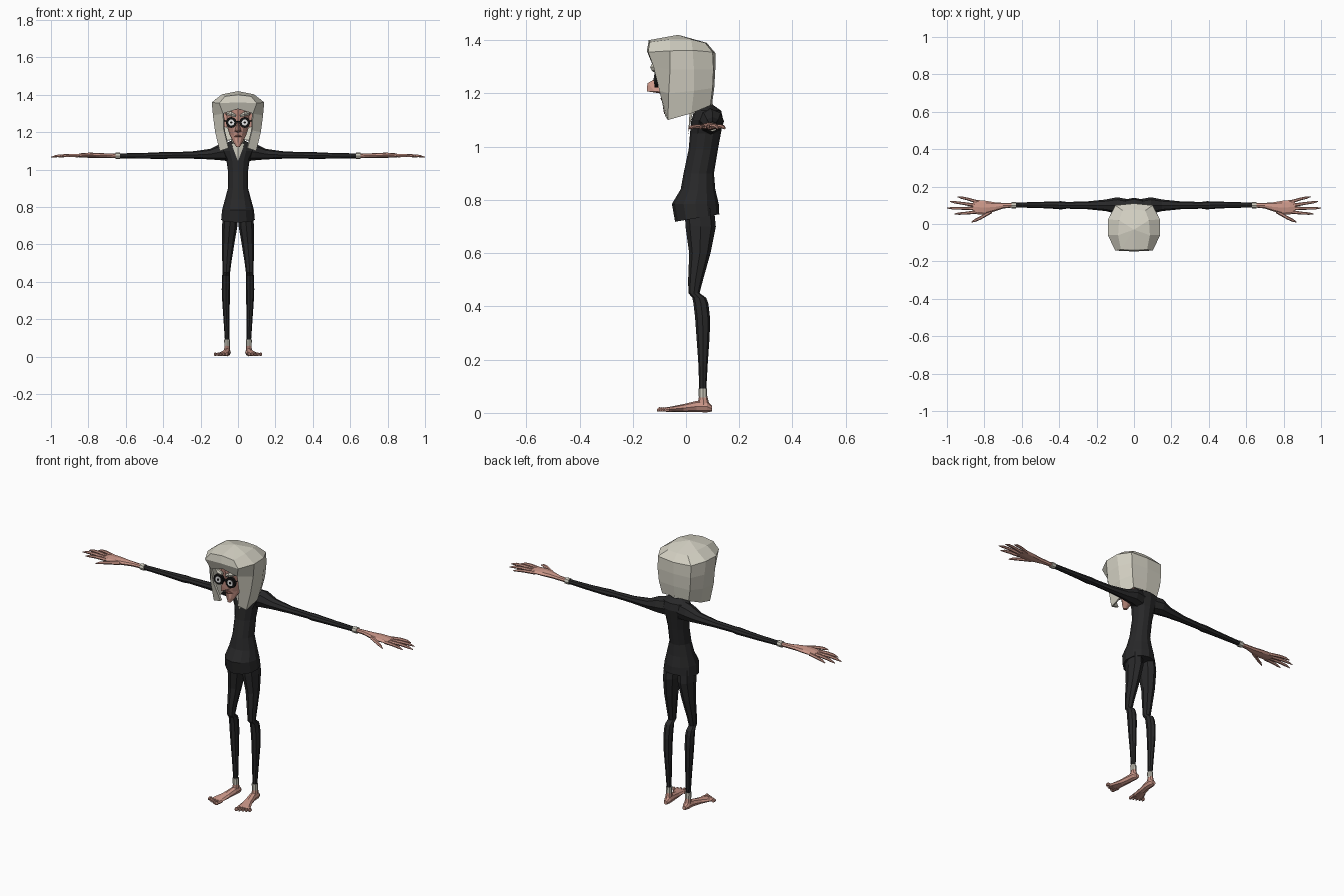
import bpy, bmesh, math
from mathutils import Vector


def material(name, r, g, b):
    m = bpy.data.materials.new(name)
    m.diffuse_color = (r, g, b, 1)
    return m


SUIT = material("black cloth", 0.021, 0.021, 0.022)
SKIN = material("skin", 0.60, 0.31, 0.25)
LIP = material("lip", 0.36, 0.14, 0.11)
HAIR = material("grey hair", 0.66, 0.64, 0.55)
CUFF = material("pale cuff", 0.60, 0.58, 0.50)
BLACK = material("black frame", 0.006, 0.006, 0.006)
WHITE = material("white lens", 0.85, 0.85, 0.85)


def finish(bm, name, mat, mirror=False):
    bmesh.ops.recalc_face_normals(bm, faces=bm.faces)
    me = bpy.data.meshes.new(name)
    bm.to_mesh(me)
    bm.free()
    me.materials.append(mat)
    ob = bpy.data.objects.new(name, me)
    bpy.context.collection.objects.link(ob)
    if mirror:
        mod = ob.modifiers.new("mirror", 'MIRROR')
        mod.merge_threshold = 0.0005
    return ob


def loft(name, mat, axis, rings, n=8, mirror=False):
    """Capped skin over elliptical rings (x, y, z, half a, half b)."""
    u, v = {'x': ((0, 1, 0), (0, 0, 1)), 'y': ((1, 0, 0), (0, 0, 1)),
            'z': ((1, 0, 0), (0, 1, 0))}[axis]
    u, v = Vector(u), Vector(v)
    bm = bmesh.new()
    loops = []
    for x, y, z, a, b in rings:
        c = Vector((x, y, z))
        loops.append([bm.verts.new(c + u * a * math.cos(t) + v * b * math.sin(t))
                      for t in (2 * math.pi * i / n for i in range(n))])
    for p, q in zip(loops, loops[1:]):
        for i in range(n):
            j = (i + 1) % n
            bm.faces.new((p[i], p[j], q[j], q[i]))
    bm.faces.new(loops[0])
    bm.faces.new(loops[-1])
    return finish(bm, name, mat, mirror)


def mesh(name, mat, verts, faces, mirror=False):
    bm = bmesh.new()
    vs = [bm.verts.new(p) for p in verts]
    for f in faces:
        bm.faces.new([vs[i] for i in f])
    return finish(bm, name, mat, mirror)


# Tunic, with the hem lower at the front
tunic = loft("tunic", SUIT, 'z', [
    (0, .042, .735, .09, .083), (0, .035, .785, .085, .088),
    (0, .045, .84, .070, .065), (0, .048, .90, .054, .057),
    (0, .065, .99, .053, .055), (0, .073, 1.05, .062, .058),
    (0, .080, 1.10, .088, .060), (0, .082, 1.135, .075, .050),
    (0, .072, 1.155, .038, .032)], 12)
for v in tunic.data.vertices:
    if v.co.z < .74:
        v.co.z += .17 * (v.co.y - .06)

# Sleeves with shoulders
loft("sleeve", SUIT, 'x', [
    (.03, .088, 1.095, .044, .052), (.09, .098, 1.095, .045, .045),
    (.15, .100, 1.083, .031, .028), (.25, .100, 1.078, .021, .019),
    (.36, .100, 1.077, .018, .017), (.39, .100, 1.076, .022, .019),
    (.44, .101, 1.075, .019, .017), (.52, .102, 1.074, .016, .015),
    (.64, .101, 1.074, .013, .013)], 8, True)
loft("sleeve_cuff", CUFF, 'x', [(.632, .1, 1.074, .017, .017),
                                (.656, .1, 1.074, .017, .017)], 8, True)

# Hands
loft("palm", SKIN, 'x', [
    (.65, .100, 1.074, .012, .011), (.70, .098, 1.075, .015, .012),
    (.74, .092, 1.076, .023, .013), (.79, .088, 1.077, .036, .014),
    (.835, .090, 1.077, .038, .012), (.86, .090, 1.075, .032, .008)], 8, True)
fingers = {
    "index_finger": ((.845, .064), (.90, .058), (.96, .054)),
    "middle_finger": ((.85, .083), (.93, .084), (1.0, .085)),
    "ring_finger": ((.85, .100), (.92, .111), (.985, .120)),
    "little_finger": ((.83, .116), (.89, .134), (.945, .146)),
    "thumb": ((.76, .070), (.82, .033), (.87, .010))}
for name, (a, b, c) in fingers.items():
    k = 1.3 if name == "thumb" else 1
    loft(name, SKIN, 'x', [
        (*a, 1.075, .010 * k, .009), (*b, 1.076, .0075 * k, .008),
        (b[0] * .4 + c[0] * .6, b[1] * .4 + c[1] * .6, 1.073, .0065 * k, .007),
        (*c, 1.067, .002, .002)], 6, True)

# Trousers
loft("trouser_leg", SUIT, 'z', [
    (.042, .050, .77, .038, .055), (.044, .055, .70, .041, .057),
    (.053, .052, .60, .033, .040), (.060, .036, .50, .024, .028),
    (.062, .030, .45, .020, .021), (.064, .050, .432, .021, .026),
    (.064, .056, .41, .022, .028), (.065, .062, .36, .022, .028),
    (.064, .064, .29, .020, .025), (.061, .064, .19, .016, .018),
    (.058, .063, .085, .012, .013)], 8, True)
loft("anklet", CUFF, 'z', [(.058, .064, .058, .015, .016),
                           (.058, .063, .092, .016, .016)], 8, True)

# Feet
loft("ankle", SKIN, 'z', [(.058, .066, .02, .018, .025),
                          (.058, .064, .07, .013, .014)], 8, True)
loft("foot", SKIN, 'y', [
    (.056, .097, .016, .010, .011), (.057, .078, .024, .019, .022),
    (.059, .040, .024, .020, .021), (.068, -.010, .018, .024, .015),
    (.080, -.055, .014, .034, .010), (.086, -.075, .012, .036, .008)], 8, True)
for i in range(5):
    r = .010 if i == 0 else .0075
    x = .056 + .0155 * i
    tip = -.108 + .007 * i
    loft("toe", SKIN, 'y', [
        (x, -.062, .012, r, .009), (x + .003, tip + .018, .012, r * .9, .008),
        (x + .004, tip + .008, .013, r, .010),
        (x + .005, tip, .010, r * .5, .005)], 6, True)

# Neck, shirt collar and shirt front
loft("neck", SKIN, 'z', [(0, .065, 1.10, .033, .033),
                         (0, .050, 1.17, .027, .027),
                         (0, .030, 1.23, .032, .034)])
loft("shirt_collar", CUFF, 'z', [(0, .068, 1.12, .042, .042),
                                 (0, .064, 1.162, .037, .037)])
mesh("shirt_front", CUFF, [(0, .008, 1.045), (.036, .028, 1.14), (0, .014, 1.14)],
     [(0, 1, 2)], True)

# Head
loft("head", SKIN, 'z', [
    (0, -.072, 1.122, .010, .010), (0, -.058, 1.145, .024, .028),
    (0, -.030, 1.185, .044, .055), (0, -.012, 1.235, .060, .086),
    (0, -.010, 1.275, .068, .096), (0, -.012, 1.32, .070, .102),
    (0, -.020, 1.37, .055, .075)], 12)
mesh("nose", SKIN, [(0, -.098, 1.265), (.018, -.085, 1.205), (0, -.145, 1.238),
                    (0, -.147, 1.208), (.014, -.115, 1.207), (0, -.085, 1.198)],
     [(0, 2, 4), (0, 4, 1), (2, 3, 4), (4, 3, 5), (1, 4, 5)], True)
loft("lips", LIP, 'x', [(-.022, -.072, 1.176, .006, .003),
                        (0, -.090, 1.181, .006, .007),
                        (.022, -.072, 1.176, .006, .003)], 6)
mesh("ear", SKIN, [(.060, -.055, 1.225), (.060, -.055, 1.295), (.084, -.050, 1.305),
                   (.076, -.050, 1.23), (.058, -.03, 1.26)],
     [(0, 1, 2, 3), (4, 2, 1), (4, 3, 2), (4, 0, 3)], True)
loft("eyebrow", HAIR, 'x', [(.012, -.118, 1.288, .010, .008),
                            (.035, -.122, 1.298, .013, .015),
                            (.062, -.100, 1.300, .010, .008)], 6, True)

# Round spectacles
for name, mat, r, y0, y1 in (("spectacle_rim", BLACK, .029, -.105, -.118),
                             ("spectacle_lens", WHITE, .0165, -.117, -.121),
                             ("pupil", BLACK, .006, -.120, -.123)):
    loft(name, mat, 'y', [(.036, y0, 1.252, r, r), (.036, y1, 1.252, r, r)], 12, True)
loft("spectacle_bridge", BLACK, 'x', [(-.015, -.114, 1.256, .005, .005),
                                      (.015, -.114, 1.256, .005, .005)], 6)
loft("spectacle_arm", BLACK, 'x', [(.055, -.110, 1.256, .004, .004),
                                   (.072, -.060, 1.262, .004, .004)], 6, True)

# Hair: columns from crown to tip, running from the fringe round to the back
columns = [
    [(0, -.14, 1.40), (0, -.147, 1.36), (0, -.133, 1.325)],
    [(.07, -.137, 1.392), (.10, -.142, 1.355), (.080, -.122, 1.30),
     (.076, -.100, 1.21), (.052, -.078, 1.115)],
    [(.085, -.06, 1.403), (.14, -.06, 1.36), (.134, -.06, 1.29),
     (.122, -.065, 1.20), (.098, -.068, 1.10)],
    [(.08, .02, 1.403), (.138, .025, 1.362), (.133, .03, 1.29),
     (.123, .03, 1.21), (.104, .02, 1.125)],
    [(.06, .072, 1.39), (.10, .100, 1.355), (.10, .103, 1.29),
     (.094, .100, 1.22), (.08, .092, 1.155)],
    [(0, .078, 1.39), (0, .110, 1.352), (0, .110, 1.29),
     (0, .106, 1.22), (0, .098, 1.16)]]
bm = bmesh.new()
cols = [[bm.verts.new(p) for p in c] for c in columns]
top = bm.verts.new((0, -.03, 1.42))
for a, b in zip(cols, cols[1:]):
    bm.faces.new((top, a[0], b[0]))
    for i in range(min(len(a), len(b)) - 1):
        bm.faces.new((a[i], a[i + 1], b[i + 1], b[i]))
hair = finish(bm, "hair", HAIR, True)
solid = hair.modifiers.new("thickness", 'SOLIDIFY')
solid.thickness = .01
solid.offset = -1
